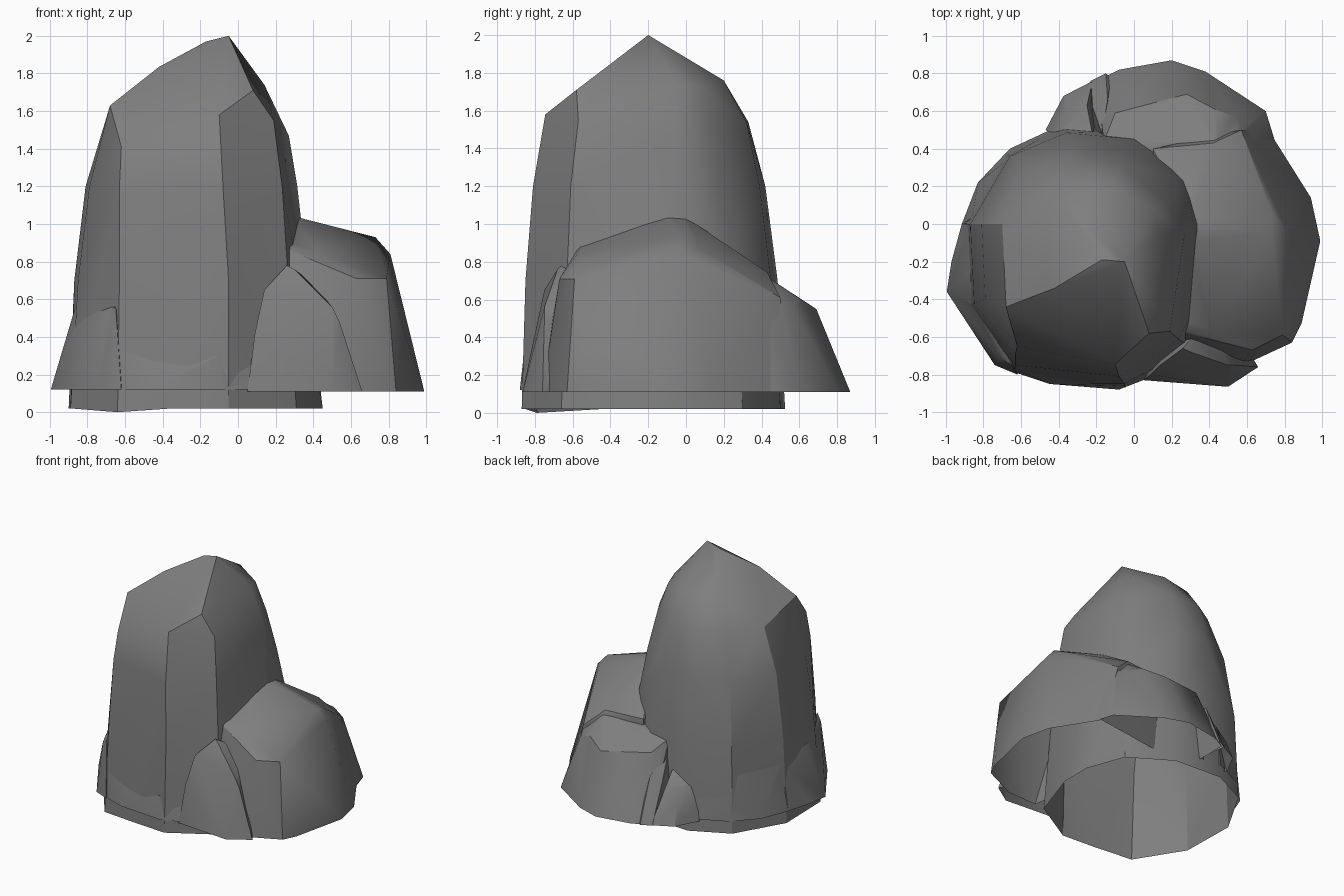
import bpy, bmesh
from math import radians

if "Cube" in bpy.data.objects:
    bpy.data.objects.remove(bpy.data.objects["Cube"])

STONE = bpy.data.materials.new("stone")
STONE.diffuse_color = (0.21, 0.21, 0.21, 1)
STONE.use_nodes = True
STONE.node_tree.nodes["Principled BSDF"].inputs["Base Color"].default_value = STONE.diffuse_color
solids = []   # closed hulls of the finished rocks, used as cutters


def ring(z, pts):
    return [(x, y, z) for x, y in pts]


def rock(name, pts, smooth=30):
    """Faceted shell around the points, trimmed by earlier rocks, open at the bottom."""
    bm = bmesh.new()
    for p in pts:
        bm.verts.new(p)
    bmesh.ops.convex_hull(bm, input=bm.verts[:])
    bmesh.ops.delete(bm, geom=[v for v in bm.verts if not v.link_faces], context='VERTS')
    bmesh.ops.recalc_face_normals(bm, faces=bm.faces[:])
    planes = [(f.calc_center_median().copy(), f.normal.copy()) for f in bm.faces]
    low = min(v.co.z for v in bm.verts)
    hull = bpy.data.objects.new(name + "_cutter", bpy.data.meshes.new(name + "_cutter"))
    bm.to_mesh(hull.data)
    bm.free()
    hull.hide_render = True
    bpy.context.collection.objects.link(hull)

    # subtract the neighbours already built
    for cutter, _ in solids:
        mod = hull.modifiers.new("trim", 'BOOLEAN')
        mod.operation, mod.solver, mod.object = 'DIFFERENCE', 'EXACT', cutter
    me = bpy.data.meshes.new_from_object(hull.evaluated_get(bpy.context.evaluated_depsgraph_get()))
    me.name = name
    hull.modifiers.clear()

    # drop the underside and the inner faces left by the cutters
    def inside(p, pl):
        return all((p - c).dot(n) < 2e-3 for c, n in pl)

    def outer(p):
        return any(abs((p - c).dot(n)) < 1e-4 for c, n in planes)

    def drop(f):
        c = f.calc_center_median()
        if all(v.co.z < low + 0.03 for v in f.verts):
            return True
        return not outer(c) and any(inside(c, pl) for _, pl in solids)

    bm = bmesh.new()
    bm.from_mesh(me)
    bmesh.ops.delete(bm, geom=[f for f in bm.faces if drop(f)], context='FACES')
    bmesh.ops.dissolve_limit(bm, angle_limit=radians(2), verts=bm.verts[:], edges=bm.edges[:])
    for f in bm.faces:
        f.smooth = True
    for e in bm.edges:
        e.smooth = len(e.link_faces) == 2 and e.calc_face_angle() < radians(smooth)
    bm.to_mesh(me)
    bm.free()
    me.materials.clear()
    me.materials.append(STONE)
    bpy.context.collection.objects.link(bpy.data.objects.new(name, me))
    solids.append((hull, planes))


# Tall main rock: sections from base to shoulder, then the slanted crown
base = [(-.64, -.79, 0)] + ring(0.02, [(-.35, -.85), (-.05, -.87), (.31, -.66), (.45, -.25), (.45, .0), (.34, .30),
                                       (.02, .50), (-.38, .525), (-.68, .38), (-.90, .0), (-.89, -.45)])
low = ring(0.7, [(-.63, -.75), (-.05, -.85), (.27, -.63), (.355, .0), (.28, .26),
                 (.0, .45), (-.36, .485), (-.66, .36), (-.87, .0), (-.85, -.42)])
mid = ring(1.2, [(-.63, -.69), (-.08, -.81), (.235, -.61), (.315, .0), (.225, .17),
                 (-.05, .39), (-.34, .42), (-.61, .30), (-.81, .0), (-.79, -.40)])
shoulder = [(-.62, -.65, 1.41), (-.1, -.745, 1.58), (.19, -.57, 1.55), (.27, -.05, 1.47), (.17, .12, 1.5),
            (-.08, .32, 1.54), (-.34, .33, 1.54), (-.52, .22, 1.54), (-.70, .0, 1.55), (-.68, -.44, 1.63)]
crown = [(.08, -.58, 1.71), (.14, -.05, 1.74), (.1, .08, 1.73), (-.12, .2, 1.76), (-.40, .13, 1.77),
         (-.42, -.34, 1.835), (-.17, -.19, 1.97), (-.05, -.2, 2.0)]
rock("main_rock", base + low + mid + shoulder + crown)

# Right-hand boulder, running on towards the back
rock("right_boulder", ring(0.11, [(.3, -.77), (.56, -.76), (.84, -.63), (.89, -.53), (.99, -.09),
                                  (.94, .14), (.80, .36), (.72, .49), (.1, .4)]) +
     [(.28, -.1, 1.045), (.3, .0, 1.035), (.73, -.04, .93), (.73, .07, .87), (.42, .43, .745),
      (.1, .40, .745), (.57, .50, .61), (.2, -.56, .89), (.42, -.57, .85), (.63, -.67, .71),
      (.79, -.59, .71), (.81, -.03, .84)])

# Lower boulder at the back
rock("back_boulder", ring(0.11, [(-.2, .76), (-.08, .82), (.2, .87), (.38, .81), (.70, .60),
                                 (.78, .34), (.5, .1), (-.2, .3)]) +
     [(-.16, .44, .68), (-.1, .59, .60), (.28, .69, .55), (.43, .61, .60), (.54, .57, .56),
      (.43, .43, .72), (.62, .40, .60), (.3, .2, .72)])

# Slab leaning on the front of the right boulder
rock("front_slab", ring(0.11, [(.05, -.83), (.12, -.83), (.5, -.865), (.66, -.76), (.5, -.5), (.1, -.5)]) +
     [(.09, -.80, .42), (.14, -.75, .65), (.26, -.66, .78), (.30, -.68, .76), (.5, -.75, .56),
      (.54, -.75, .48), (.4, -.5, .68)])

# Flared skirt wrapping the left side
rock("left_skirt", ring(0.12, [(-.995, -.36), (-.97, -.20), (-.915, .0), (-.6, .1),
                               (-.55, -.5), (-.62, -.8), (-.74, -.75)]) +
     [(-.87, -.30, .54), (-.86, -.42, .48), (-.65, -.75, .56), (-.71, -.71, .52), (-.86, .0, .5)])

# Shallow front lip above the recessed foot
rock("front_lip", ring(0.12, [(-.73, -.755), (-.45, -.85), (-.08, -.88), (.1, -.81), (.0, -.7), (-.6, -.7)]) +
     [(-.63, -.77, .34), (-.1, -.86, .3), (.1, -.74, .42), (-.05, -.7, .4)])

# Thin lip around the back left
rock("rear_lip", ring(0.12, [(-.915, .0), (-.83, .22), (-.66, .40), (-.38, .53), (-.3, .4), (-.7, .1)]) +
     [(-.86, .03, .5), (-.66, .35, .55), (-.42, .46, .5)])

# Broken pieces in the gap between main rock and back boulder
rock("rear_fragment", ring(0.11, [(-.47, .5), (-.375, .68), (-.22, .76), (-.2, .56), (-.3, .4)]) +
     [(-.36, .62, .27), (-.25, .63, .36), (-.22, .47, .48), (-.4, .46, .4)])
rock("rear_sliver", ring(0.11, [(-.23, .76), (-.15, .80), (-.12, .78), (-.14, .5), (-.23, .5)]) +
     [(-.22, .62, .4), (-.14, .66, .45), (-.17, .48, .55)])

# Small chips in the front crease
for i, (x, y, z, s) in enumerate([(-.08, -.82, .27, .06), (.02, -.78, .31, .06)]):
    rock(f"chip_{i + 1}", ring(z, [(x - s, y), (x, y - s * .5), (x + s, y), (x, y + s)]) +
         [(x - s * .4, y, z + s * 1.5), (x + s * .6, y + s * .2, z + s * 2)])

# cutters are no longer needed
for cutter, _ in solids:
    bpy.data.objects.remove(cutter)
